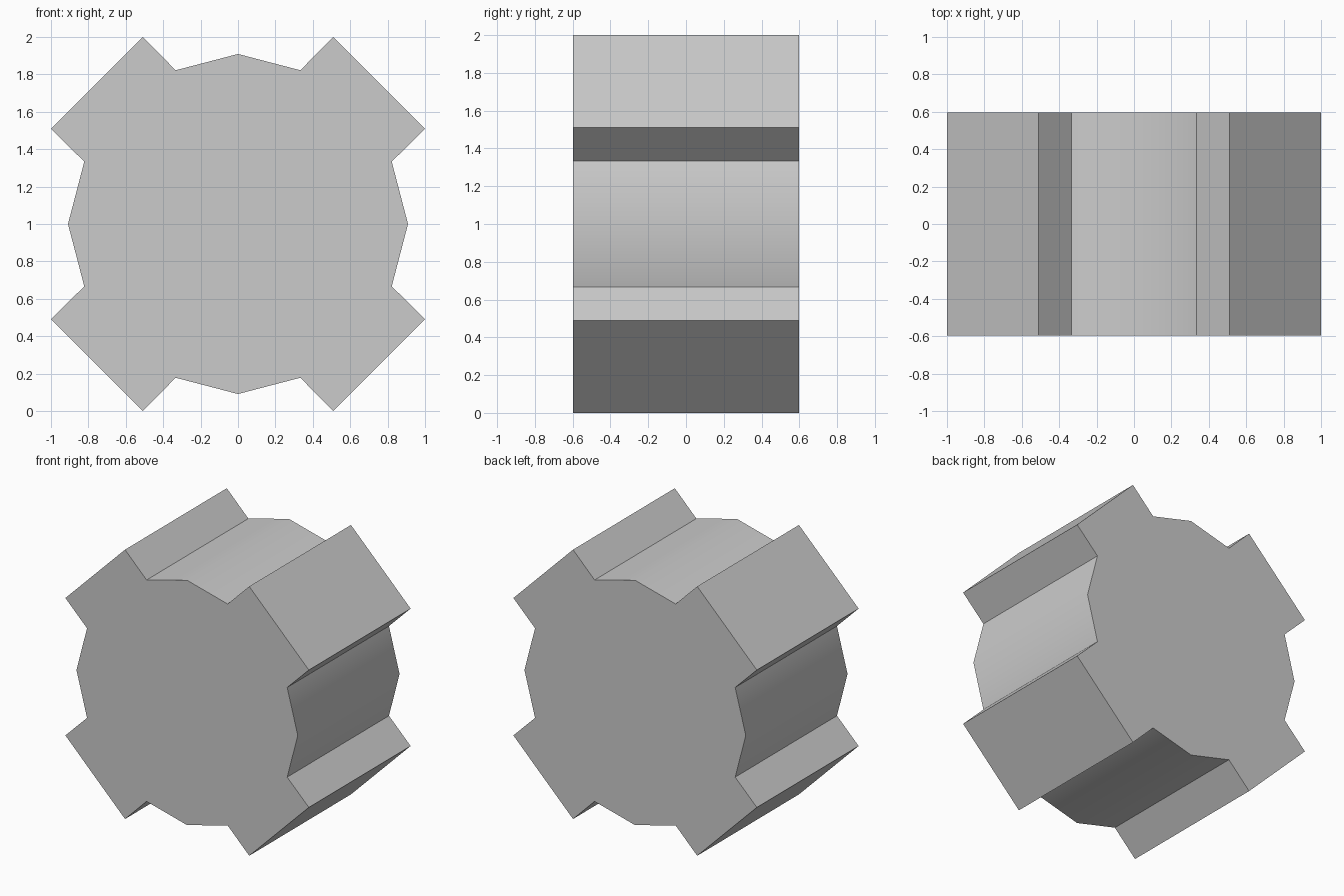
import bpy, bmesh
from math import radians
from mathutils import Vector, Matrix

if "Cube" in bpy.data.objects:
    bpy.data.objects.remove(bpy.data.objects["Cube"])

HALF_WIDTH = 0.597
CENTRE = Vector((0, 0, 1))

# One quarter of the outline: root crest, root corner, two tooth tips, next root corner
QUARTER = [(0, 0.909), (0.333, 0.822), (0.51, 1.0), (1.0, 0.51), (0.822, 0.333)]

bm = bmesh.new()

# Four-toothed outline on the front plane
ring = []
for i in range(4):
    turn = Matrix.Rotation(radians(90 * i), 3, 'Y')
    for x, z in QUARTER:
        ring.append(bm.verts.new(turn @ Vector((x, 0, z)) + CENTRE + Vector((0, -HALF_WIDTH, 0))))
front = bm.faces.new(ring)

# Extrude to the back to make the solid gear
new = bmesh.ops.extrude_face_region(bm, geom=[front], use_keep_orig=True)["geom"]
bmesh.ops.translate(bm, verts=[g for g in new if isinstance(g, bmesh.types.BMVert)],
                    vec=(0, 2 * HALF_WIDTH, 0))
bmesh.ops.recalc_face_normals(bm, faces=bm.faces)

mesh = bpy.data.meshes.new("gear")
bm.to_mesh(mesh)
bm.free()
gear = bpy.data.objects.new("gear", mesh)
bpy.context.collection.objects.link(gear)

# Smooth across the shallow root crests, sharp elsewhere
bpy.context.view_layer.objects.active = gear
gear.select_set(True)
bpy.ops.object.shade_smooth_by_angle(angle=radians(40))
